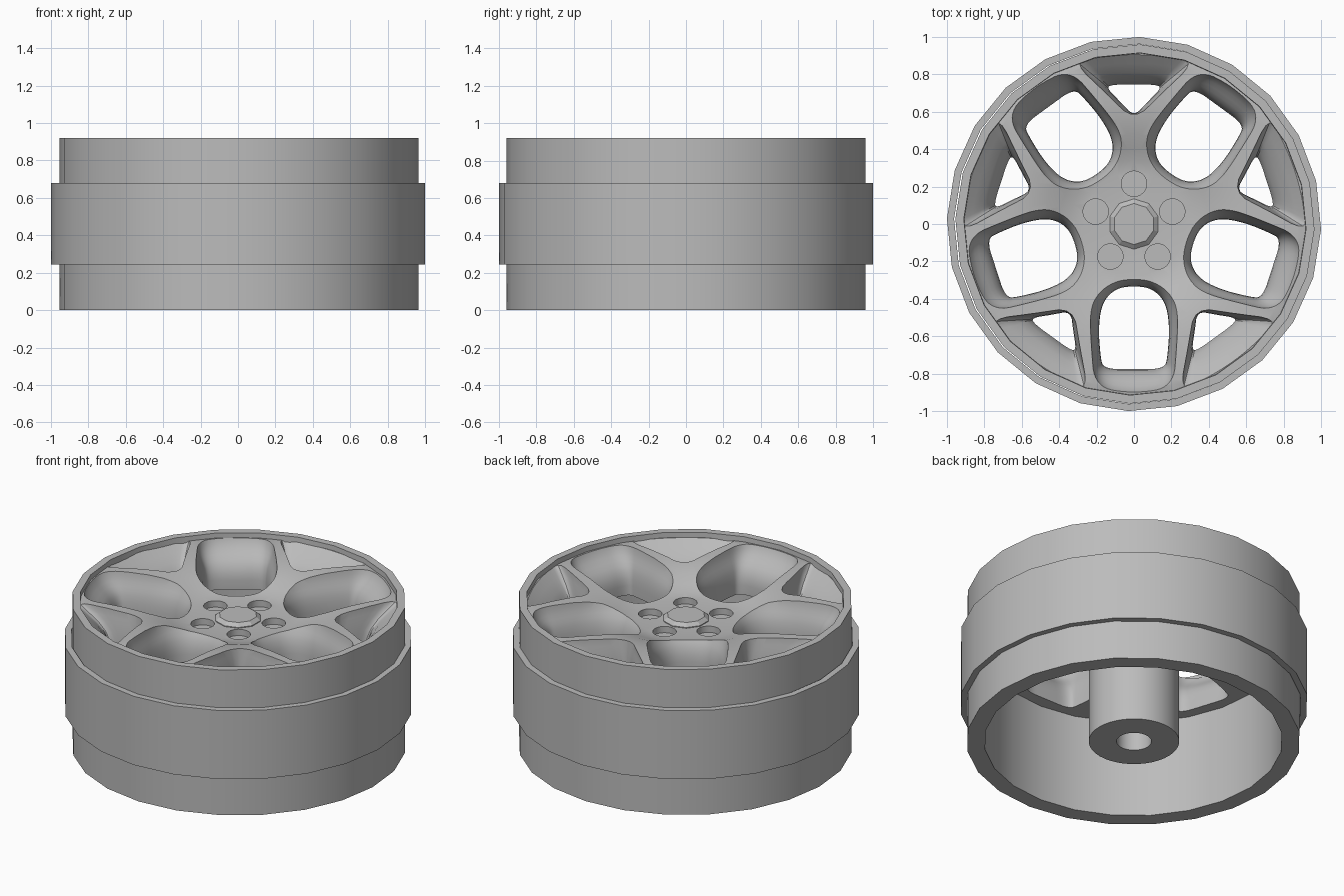
import bpy, bmesh, math
from mathutils import Matrix

if "Cube" in bpy.data.objects:
    bpy.data.objects.remove(bpy.data.objects["Cube"])

metal = bpy.data.materials.new("grey_metal")
metal.use_nodes = True
GREY = (0.5, 0.5, 0.5, 1)
metal.diffuse_color = GREY
metal.node_tree.nodes["Principled BSDF"].inputs["Base Color"].default_value = GREY


def finish(name, bm):
    bmesh.ops.remove_doubles(bm, verts=bm.verts, dist=1e-5)
    bmesh.ops.recalc_face_normals(bm, faces=bm.faces)
    mesh = bpy.data.meshes.new(name)
    bm.to_mesh(mesh)
    bm.free()
    mesh.materials.append(metal)
    ob = bpy.data.objects.new(name, mesh)
    bpy.context.collection.objects.link(ob)
    return ob


def smooth(ob, angle=32):
    bpy.ops.object.select_all(action="DESELECT")
    ob.select_set(True)
    bpy.context.view_layer.objects.active = ob
    bpy.ops.object.shade_smooth_by_angle(angle=math.radians(angle))


def bridge(bm, loops, closed=False):
    """Skin a list of vertex loops with quads."""
    pairs = list(zip(loops, loops[1:] + loops[:1])) if closed else list(zip(loops, loops[1:]))
    for a, b in pairs:
        for i in range(len(a)):
            j = (i + 1) % len(a)
            bm.faces.new((a[i], a[j], b[j], b[i]))


def revolve(name, profile, sides, phase=0.0, offset=0.0):
    """Turn a closed (radius, height) profile about z."""
    bm = bmesh.new()
    loops = []
    for r, z in profile:
        angles = [phase + math.tau * i / sides for i in range(sides)]
        loops.append([bm.verts.new((r * math.cos(a) + offset, r * math.sin(a), z)) for a in angles])
    bridge(bm, loops, closed=True)
    return finish(name, bm)


def outline(half, rounds):
    """Mirror a half outline and round its corners."""
    pts = half + [(-x, y) for x, y in reversed(half[1:-1])]
    for _ in range(rounds):
        cut = []
        for (ax, ay), (bx, by) in zip(pts, pts[1:] + pts[:1]):
            cut += [(ax * .75 + bx * .25, ay * .75 + by * .25),
                    (ax * .25 + bx * .75, ay * .25 + by * .75)]
        pts = cut
    return pts


def add_window(bm, low, high, layers, turn):
    """Flared window cutter, blended from its lower to its upper outline."""
    rot = Matrix.Rotation(turn, 4, "Z")
    loops = []
    for z, t in layers:
        loops.append([bm.verts.new(rot @ Matrix.Translation((
            a[0] + (b[0] - a[0]) * t, a[1] + (b[1] - a[1]) * t, z)).translation)
            for a, b in zip(low, high)])
    bridge(bm, loops)
    bm.faces.new(loops[0])
    bm.faces.new(loops[-1])


# Barrel and the wider band around it
PHASE = math.radians(-1.7)
rim = revolve("rim_barrel", [(.857, 0), (.96, 0), (.96, .92), (.915, .92),
                             (.912, .87), (.857, .8)], 24, PHASE, .005)
band = revolve("outer_band", [(.962, .245), (1, .245), (1, .68), (.962, .68)], 24, PHASE)
smooth(rim)
smooth(band)

# Dished spoke disc before cutting
disc = revolve("spoke_disc", [(.09, .62), (.93, .62), (.93, .885), (.88, .895), (.76, .895),
                              (.65, .89), (.57, .88), (.48, .86), (.4, .83), (.34, .81),
                              (.28, .80), (.09, .80)], 80)

# Large windows between spokes, small windows inside each fork, lug recesses
big_low = outline([(0, .33), (.1, .345), (.17, .42), (.19, .55), (.18, .7), (.165, .775), (0, .775)], 3)
big_high = outline([(0, .24), (.13, .27), (.21, .36), (.24, .46), (.23, .65), (.21, .875), (0, .91)], 3)
small_low = outline([(0, .575), (.07, .65), (.15, .73), (.11, .745), (0, .745)], 2)
small_high = outline([(0, .55), (.15, .7), (.32, .86), (.22, .89), (0, .91)], 2)
big_layers = [(.5, 0), (.68, 0), (.72, .05), (.76, .17), (.79, .34), (.815, .53),
              (.84, .72), (.87, .9), (.9, 1), (1, 1)]
small_layers = [(.5, 0), (.7, 0), (.76, .15), (.81, .4), (.85, .7), (.89, 1), (1, 1)]
bm = bmesh.new()
for k in range(5):
    turn = math.tau * k / 5
    add_window(bm, big_low, big_high, big_layers, turn + math.pi)
    add_window(bm, small_low, small_high, small_layers, turn)
    spot = Matrix.Rotation(turn, 4, "Z") @ Matrix.Translation((0, .215, .86))
    bmesh.ops.create_cone(bm, cap_ends=True, segments=24, radius1=.068, radius2=.068,
                          depth=.2, matrix=spot)
cutter = finish("window_cutter", bm)
cutter.hide_render = True

cut = disc.modifiers.new("windows", "BOOLEAN")
cut.operation = "DIFFERENCE"
cut.solver = "EXACT"
cut.object = cutter
bpy.context.view_layer.objects.active = disc
bpy.ops.object.modifier_apply(modifier=cut.name)
bpy.data.objects.remove(cutter)
smooth(disc)

# Hub tube with its axle bore
hub = revolve("hub_tube", [(.1, 0), (.26, 0), (.26, .63), (.1, .63)], 40)
smooth(hub)

# Faceted centre cap
bm = bmesh.new()
loops = [[bm.verts.new((r * math.sin(math.tau * i / 10), r * math.cos(math.tau * i / 10), z))
          for i in range(10)] for r, z in [(.135, .7), (.135, .805), (.11, .825)]]
bridge(bm, loops)
bm.faces.new(loops[0])
bm.faces.new(loops[-1])
finish("centre_cap", bm)
